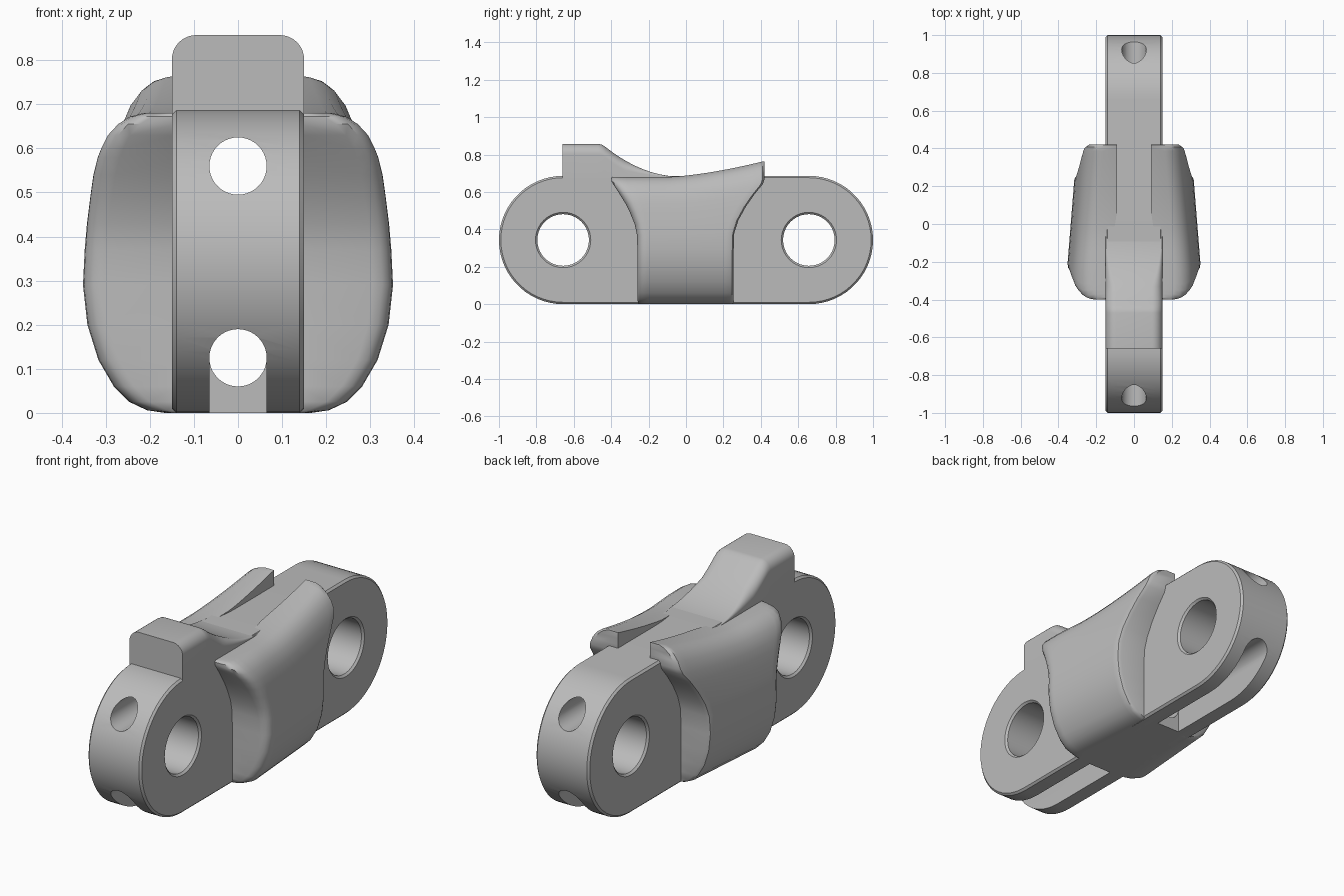
import bpy, bmesh
from math import sin, cos, pi, radians, sqrt

if "Cube" in bpy.data.objects:
    bpy.data.objects.remove(bpy.data.objects["Cube"])

steel = bpy.data.materials.new("plain grey steel")
steel.use_nodes = True
GREY = (0.5, 0.5, 0.5, 1)
steel.diffuse_color = GREY
steel.node_tree.nodes["Principled BSDF"].inputs["Base Color"].default_value = GREY

HALF = 0.15      # half width of the bar
RAD = 0.343      # radius of the rounded ends
PIN = 1 - RAD    # pin centre distance


def loft(name, rings):
    """Skin closed rings of equal, even length; close the ends with strips."""
    bm = bmesh.new()
    rows = [[bm.verts.new(p) for p in ring] for ring in rings]
    n = len(rows[0])
    for a, b in zip(rows, rows[1:]):
        for i in range(n):
            j = (i + 1) % n
            bm.faces.new((a[i], a[j], b[j], b[i]))
    for r in (rows[0], rows[-1]):
        for i in range(n // 2 - 1):
            bm.faces.new((r[i], r[i + 1], r[n - 2 - i], r[n - 1 - i]))
    bmesh.ops.recalc_face_normals(bm, faces=bm.faces)
    mesh = bpy.data.meshes.new(name)
    bm.to_mesh(mesh)
    bm.free()
    mesh.materials.append(steel)
    obj = bpy.data.objects.new(name, mesh)
    bpy.context.collection.objects.link(obj)
    return obj


def activate(obj):
    bpy.ops.object.select_all(action='DESELECT')
    obj.select_set(True)
    bpy.context.view_layer.objects.active = obj


def cut(obj, cutter):
    mod = obj.modifiers.new("cut", 'BOOLEAN')
    mod.operation, mod.solver, mod.object = 'DIFFERENCE', 'EXACT', cutter
    activate(obj)
    bpy.ops.object.modifier_apply(modifier=mod.name)
    bpy.data.objects.remove(cutter)


def stadium(x, r):
    arc = [radians(a) for a in range(-90, 91, 6)]
    return ([(x, PIN + r * cos(a), RAD + r * sin(a)) for a in arc]
            + [(x, -PIN - r * cos(a), RAD + r * sin(a)) for a in reversed(arc)])


def circle(r, n=40):
    return [(r * cos(2 * pi * i / n), r * sin(2 * pi * i / n)) for i in range(n)]


# Bar with rounded ends and a small chamfer
CH = 0.01
bar = loft("link_bar", [stadium(-HALF, RAD - CH), stadium(CH - HALF, RAD),
                        stadium(HALF - CH, RAD), stadium(HALF, RAD - CH)])

# Chamfered pin holes
for s in (-1, 1):
    steps = [(-0.16, 0.158), (-0.14, 0.138), (0.14, 0.138), (0.16, 0.158)]
    cut(bar, loft("pin_cutter", [[(x, s * PIN + u, RAD + v) for u, v in circle(r)]
                                 for x, r in steps]))

# Lengthwise bores, the lower one opened downwards at both ends
BORE = 0.065
for z in (0.125, 0.56):
    cut(bar, loft("bore_cutter", [[(u, y, z + v) for u, v in circle(BORE)]
                                  for y in (-1.2, 1.2)]))
for s in (-1, 1):
    cut(bar, loft("slot_cutter", [[(-BORE, y, -0.1), (BORE, y, -0.1),
                                   (BORE, y, 0.125), (-BORE, y, 0.125)]
                                  for y in (s * 0.26, s * 1.2)]))

# Guide hump on top: flat block flowing down into the bar
hump_line = [(-0.66, 0.857), (-0.47, 0.857), (-0.45, 0.853), (-0.43, 0.84)]
for i in range(1, 13):
    t = i / 12
    hump_line.append((-0.43 + 0.4 * t, 0.682 + 0.158 * (1 - t) ** 2))
rings = []
for y, h in hump_line:
    r = max(0.003, min(0.055, (h - 0.68) * 0.6))
    arc = [(HALF - r + r * cos(k * pi / 16), h - r + r * sin(k * pi / 16)) for k in range(9)]
    half = [(HALF, 0.65)] + arc
    rings.append([(x, y, z) for x, z in half] + [(-x, y, z) for x, z in reversed(half)])
hump = loft("guide_hump", rings)

# Side wing section by height: z, outer x, front y, back y
LEVELS = [
    (0, .17, -.25, .25), (.006, .21, -.255, .253), (.025, .25, -.26, .255),
    (.06, .285, -.26, .255), (.12, .32, -.26, .255), (.2, .345, -.26, .255),
    (.29, .355, -.26, .255), (.37, .351, -.262, .258), (.43, .345, -.275, .28),
    (.49, .336, -.3, .32), (.54, .328, -.325, .365), (.58, .318, -.35, .41),
    (.6, .31, -.362, .42), (.63, .295, -.382, .42), (.655, .272, -.398, .42),
    (.672, .245, -.4, .42), (.68, .215, -.395, .418)]


def lift(y, z):
    """Raise the upper part of the wing towards the back."""
    rise = 0.085 * (max(0, y + 0.1) / 0.52) ** 1.5
    return z + rise * min(1, max(0, (z - 0.3) / 0.38))


def rounding(d, r):
    return r - sqrt(max(0, r * r - (r - d) ** 2)) if d < r else 0


def wing(name, side):
    stations = [0, .01, .03, .06, .1] + [k / 16 for k in range(2, 15)] + [.92, .96, .985, 1]
    rings = []
    for v in stations:
        outer, inner = [], []
        for z, x, front, back in LEVELS:
            y = front + (back - front) * v
            w = x - 0.04 * max(0, (y + 0.25) / 0.5)
            w -= rounding(y - front, 0.05) + rounding(back - y, 0.02)
            t = min(1, max(0, (0.1 - y) / 0.35))
            edge = 0.09 + 0.05 * t * t * (3 - 2 * t)
            outer.append((side * max(w, edge + 0.01), y, lift(y, z)))
            inner.append((side * edge, y, lift(y, z)))
        rings.append(outer + inner[::-1])
    return loft(name, rings)


parts = [bar, hump, wing("left_wing", 1), wing("right_wing", -1)]
for part in parts:
    activate(part)
    bpy.ops.object.shade_smooth_by_angle(angle=radians(38))
